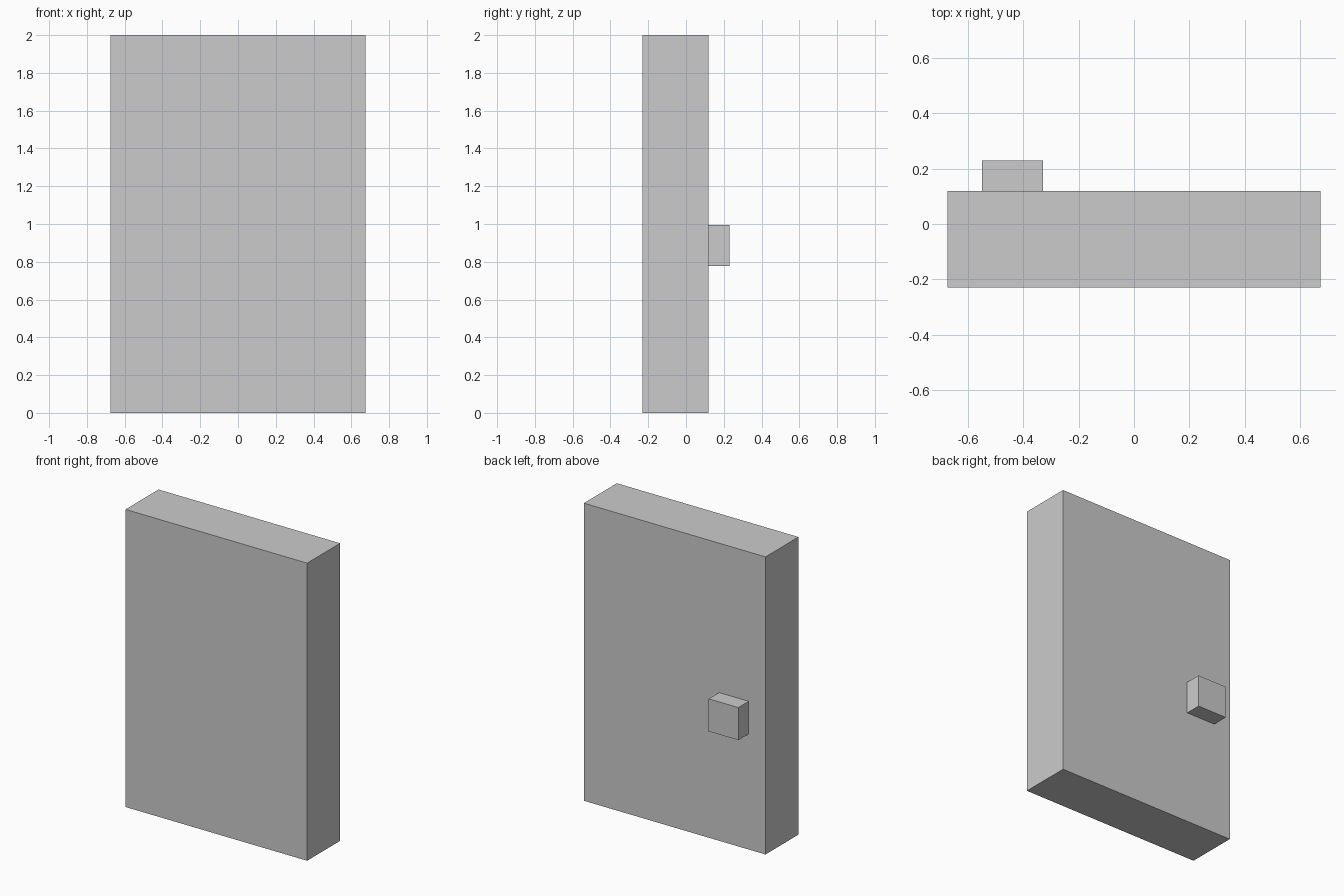
import bpy

if "Cube" in bpy.data.objects:
    bpy.data.objects.remove(bpy.data.objects["Cube"])


def box(name, x, y, z):
    """Axis-aligned box from (min, max) ranges."""
    ranges = (x, y, z)
    bpy.ops.mesh.primitive_cube_add(size=1, location=[(a + b) / 2 for a, b in ranges])
    obj = bpy.context.object
    obj.name = name
    obj.scale = [b - a for a, b in ranges]
    bpy.ops.object.transform_apply(location=False, rotation=False, scale=True)
    return obj


# Thick door slab
box("door_panel", (-0.675, 0.675), (-0.23, 0.12), (0.0, 2.0))

# Square handle on the back face
box("door_handle", (-0.55, -0.33), (0.12, 0.23), (0.777, 0.996))
